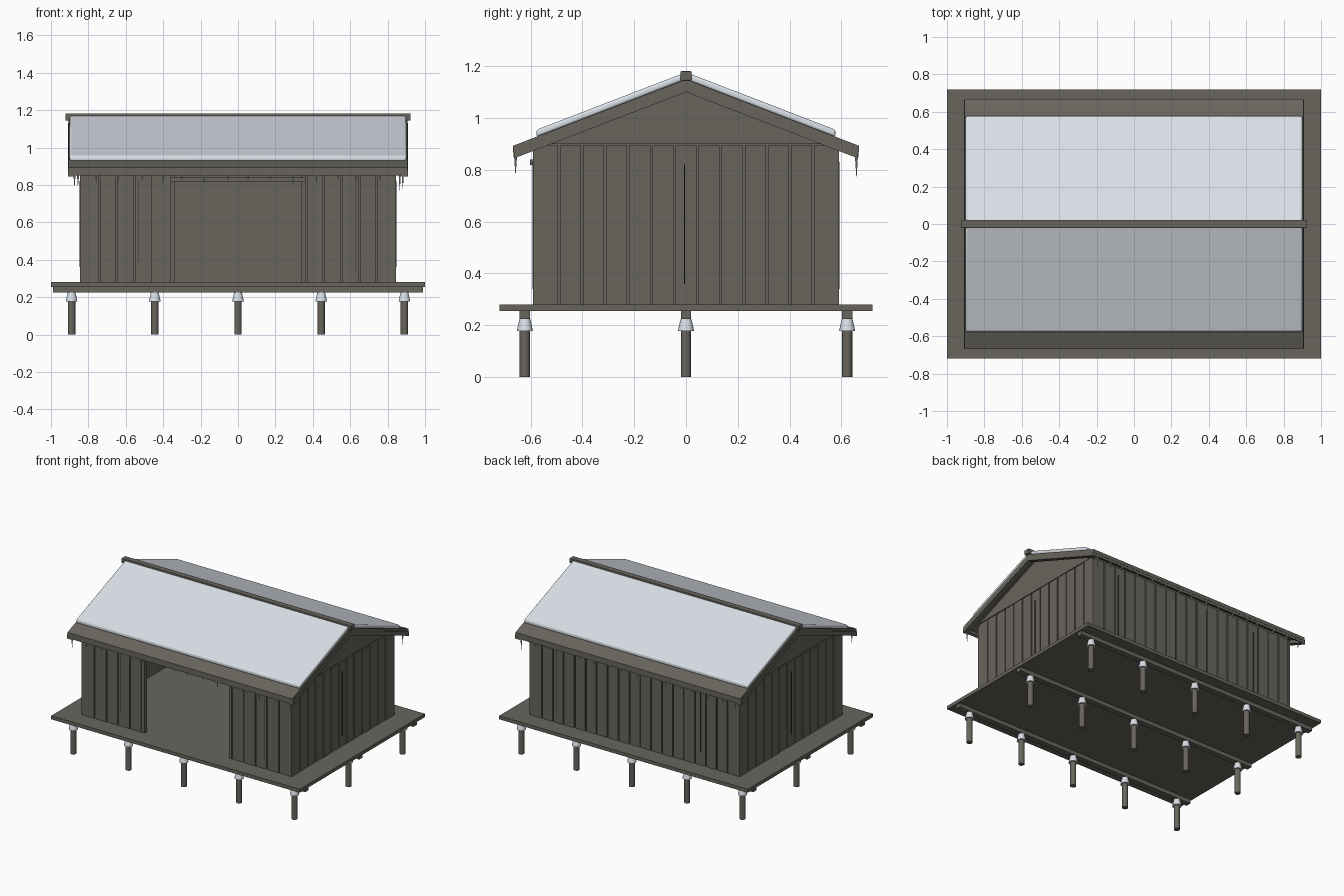
import bpy, bmesh, math, random
from mathutils import Matrix, Vector

random.seed(4)
if "Cube" in bpy.data.objects:
    bpy.data.objects.remove(bpy.data.objects["Cube"])


def material(name, rgb):
    m = bpy.data.materials.new(name)
    m.use_nodes = True
    m.diffuse_color = (*rgb, 1)
    m.node_tree.nodes["Principled BSDF"].inputs["Base Color"].default_value = (*rgb, 1)
    return m


WOOD = material("weathered wood", (0.14, 0.13, 0.11))
CRACK = material("dark crack", (0.03, 0.028, 0.025))
SNOW = material("snow", (0.74, 0.79, 0.85))
ICE = material("ice", (0.5, 0.56, 0.62))


def finish(name, bm, mat, smooth=False, bevel=0):
    bmesh.ops.recalc_face_normals(bm, faces=bm.faces)
    me = bpy.data.meshes.new(name)
    bm.to_mesh(me)
    bm.free()
    me.materials.append(mat)
    ob = bpy.data.objects.new(name, me)
    bpy.context.collection.objects.link(ob)
    if bevel:
        mod = ob.modifiers.new("Bevel", "BEVEL")
        mod.width, mod.segments = bevel, 3
    if smooth:
        bpy.ops.object.select_all(action="DESELECT")
        bpy.context.view_layer.objects.active = ob
        ob.select_set(True)
        bpy.ops.object.shade_smooth_by_angle(angle=math.radians(40))
    return ob


def box(bm, x0, x1, y0, y1, z0, z1):
    mat = Matrix.Translation(((x0 + x1) / 2, (y0 + y1) / 2, (z0 + z1) / 2))
    mat = mat @ Matrix.Diagonal((abs(x1 - x0), abs(y1 - y0), z1 - z0, 1))
    bmesh.ops.create_cube(bm, size=1, matrix=mat)


def cone(bm, x, y, z0, z1, r0, r1, sides=16):
    bmesh.ops.create_cone(bm, cap_ends=True, segments=sides, radius1=r0, radius2=r1,
                          depth=z1 - z0, matrix=Matrix.Translation((x, y, (z0 + z1) / 2)))


def prism(bm, points, x0, x1):
    # extrude a (y, z) outline along x
    face = bm.faces.new([bm.verts.new((x0, y, z)) for y, z in points])
    out = bmesh.ops.extrude_face_region(bm, geom=[face])
    verts = [v for v in out["geom"] if isinstance(v, bmesh.types.BMVert)]
    bmesh.ops.translate(bm, verts=verts, vec=(x1 - x0, 0, 0))


SLOPE, APEX = 0.385, 1.15
FLOOR, WALL_TOP = 0.28, 0.9
HX, HY = 0.835, 0.58      # wall core half sizes
DOOR = 0.35
EAVE = 0.668


def roof_z(y, drop=0):
    return APEX - drop - SLOPE * abs(y)


def slope_strip(bm, x0, x1, y0, y1, top, bottom):
    # sloped slab between two distances from the ridge
    prism(bm, [(y0, roof_z(y0, top)), (y1, roof_z(y1, top)),
               (y1, roof_z(y1, bottom)), (y0, roof_z(y0, bottom))], x0, x1)


# Deck and the beams carrying it
bm = bmesh.new()
box(bm, -1, 1, -0.72, 0.72, 0.255, FLOOR)
finish("deck", bm, WOOD)

ROWS = (-0.622, 0, 0.622)
bm = bmesh.new()
for y in ROWS:
    box(bm, -0.99, 0.99, y - 0.02, y + 0.02, 0.226, 0.256)
finish("floor_beams", bm, WOOD)

# Stilts with flared collars
stilts, collars = bmesh.new(), bmesh.new()
for y in ROWS:
    for i in range(-2, 3):
        x = i * 0.445
        cone(stilts, x, y, 0, 0.228, 0.02, 0.02)
        cone(collars, x, y, 0.177, 0.188, 0.031, 0.029)
        cone(collars, x, y, 0.188, 0.224, 0.029, 0.021)
finish("stilts", stilts, WOOD, smooth=True)
finish("stilt_collars", collars, SNOW, smooth=True)

# Wall cores, with the wide doorway in the front
T = 0.02
eave_top = roof_z(HY, 0.02)
bm = bmesh.new()
box(bm, -HX, HX, HY - T, HY, FLOOR, eave_top)
for s in (-1, 1):
    box(bm, s * DOOR, s * HX, -HY, T - HY, FLOOR, eave_top)
box(bm, -DOOR, DOOR, -HY, T - HY, 0.838, eave_top)
finish("long_walls", bm, WOOD)

bm = bmesh.new()
for s in (-1, 1):
    prism(bm, [(-HY, FLOOR), (HY, FLOOR), (HY, eave_top), (0, roof_z(0, 0.02)),
               (-HY, eave_top)], s * (HX - T), s * HX)
finish("gable_walls", bm, WOOD)

# Gable triangles above the planking
bm = bmesh.new()
for s in (-1, 1):
    y = (APEX - 0.02 - WALL_TOP) / SLOPE
    y = min(y, HY)
    prism(bm, [(-y, WALL_TOP), (y, WALL_TOP), (0, roof_z(0, 0.02))],
          s * HX, s * (HX + 0.007))
finish("gable_panels", bm, WOOD)


# Vertical planks with narrow gaps
def spans(a, b, count):
    step = (b - a) / count
    for i in range(count):
        yield a + i * step + 0.004, a + (i + 1) * step - 0.004


bm = bmesh.new()
for a, b in spans(-HX, HX, 19):
    box(bm, a, b, HY, HY + random.uniform(0.007, 0.011), FLOOR, 0.885)
for s in (-1, 1):
    for a, b in spans(DOOR + 0.015, HX, 5):
        box(bm, s * a, s * b, -HY - random.uniform(0.007, 0.011), -HY, FLOOR, 0.885)
    for a, b in spans(-HY, HY, 13):
        box(bm, s * HX, s * (HX + random.uniform(0.007, 0.011)), a, b, FLOOR, WALL_TOP - 0.006)
finish("wall_planks", bm, WOOD)

# Corner posts, door jambs and door track
bm = bmesh.new()
for sx in (-1, 1):
    for sy in (-1, 1):
        box(bm, sx * (HX - 0.01), sx * (HX + 0.01), sy * (HY - 0.01), sy * (HY + 0.01), FLOOR, 0.88)
finish("corner_posts", bm, WOOD)

bm = bmesh.new()
for s in (-1, 1):
    box(bm, s * (DOOR - 0.01), s * (DOOR + 0.012), -HY - 0.01, T - HY, FLOOR, 0.86)
finish("door_jambs", bm, WOOD)

bm = bmesh.new()
box(bm, -0.36, 0.36, -HY - 0.022, -HY, 0.818, 0.84)
finish("door_track", bm, WOOD)

# Long thin cracks in some planks
bm = bmesh.new()
for x, z in ((-0.53, 0.38), (0.63, 0.34)):
    for s in (-1, 1):
        box(bm, x - 0.002, x + 0.002, s * (HY + 0.005), s * (HY + 0.013), z, 0.83)
for s in (-1, 1):
    box(bm, s * (HX + 0.005), s * (HX + 0.013), -0.007, -0.003, 0.36, 0.82)
finish("plank_cracks", bm, CRACK)

# Roof slabs, verge rafters, eave boards and ridge
roof, verge, eave, snow = (bmesh.new() for _ in range(4))
for s in (-1, 1):
    slope_strip(roof, -0.905, 0.905, 0, s * EAVE, 0, 0.025)
    slope_strip(eave, -0.9, 0.9, s * (EAVE - 0.02), s * (EAVE - 0.003), 0.02, 0.044)
    slope_strip(snow, -0.9, 0.9, s * 0.005, s * 0.577, -0.027, 0.002)
    for t in (-1, 1):
        slope_strip(verge, t * 0.875, t * 0.91, 0, s * (EAVE - 0.004), 0.018, 0.05)
finish("roof_slabs", roof, WOOD)
finish("verge_rafters", verge, WOOD)
finish("eave_boards", eave, WOOD)
finish("roof_snow", snow, SNOW, smooth=True, bevel=0.01)

bm = bmesh.new()
box(bm, -0.923, 0.923, -0.021, 0.021, 1.145, 1.181)
finish("ridge_beam", bm, WOOD, bevel=0.004)

# Icicles hanging from both eaves
bm = bmesh.new()
for s in (-1, 1):
    for i in range(16):
        x = -0.865 + i * 0.1155 + random.uniform(-0.015, 0.015)
        length = random.uniform(0.025, 0.055)
        if i in (0, 15):
            length += 0.03
        cone(bm, x, s * (EAVE - 0.01), 0.855 - length, 0.855, 0.0005, 0.006, 8)
finish("icicles", bm, ICE, smooth=True)
